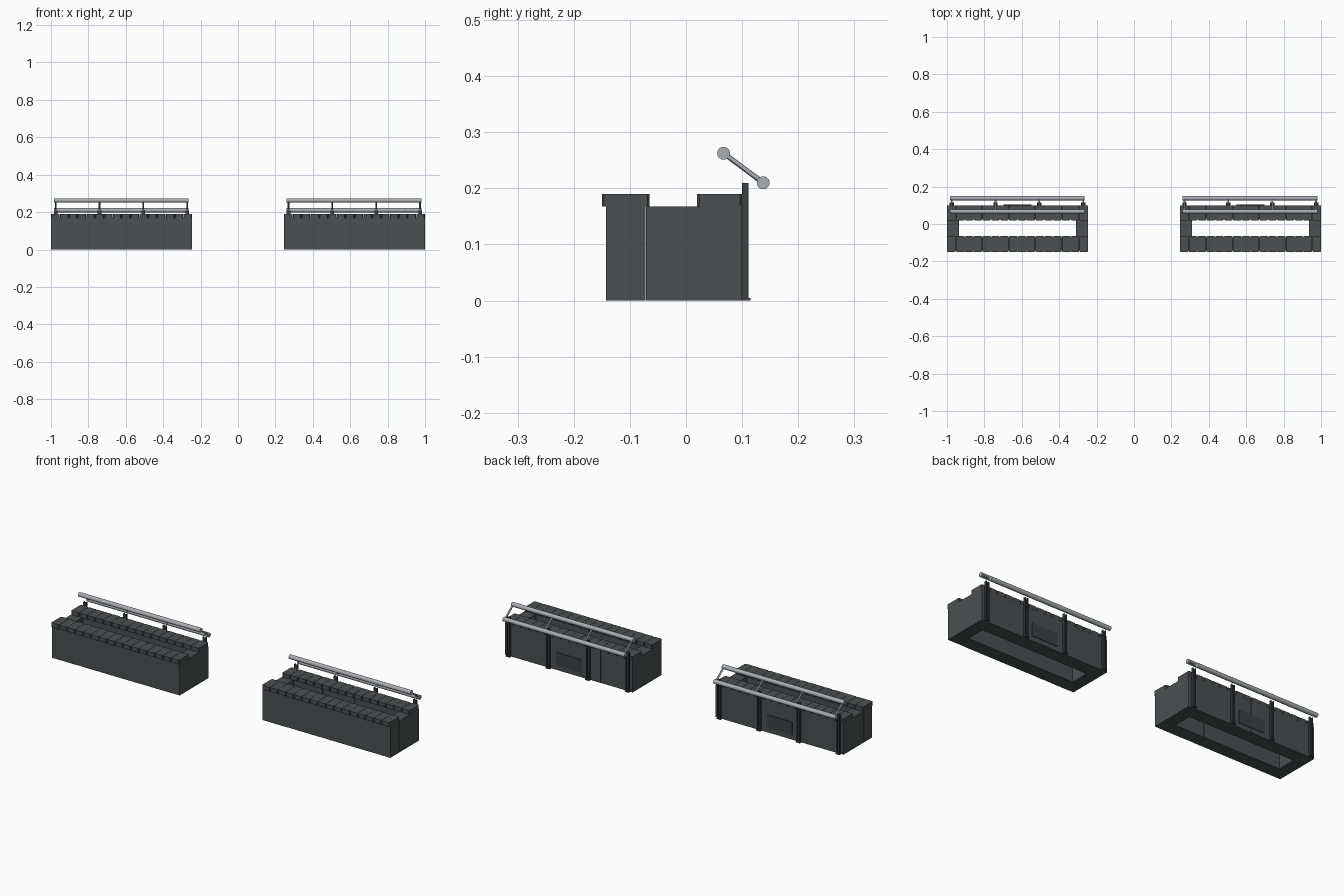
import bpy, bmesh, random
from mathutils import Vector, Matrix

if "Cube" in bpy.data.objects:
    bpy.data.objects.remove(bpy.data.objects["Cube"])

random.seed(4)


def material(name, rgb):
    m = bpy.data.materials.new(name)
    m.diffuse_color = (*rgb, 1)
    m.use_nodes = True
    m.node_tree.nodes["Principled BSDF"].inputs["Base Color"].default_value = m.diffuse_color
    return m


STONE = material("dark stone", (0.070, 0.080, 0.080))
IRON = material("dark iron", (0.045, 0.052, 0.054))
STEEL = material("light steel", (0.40, 0.42, 0.45))


def finish(name, bm, mat, smooth=False):
    me = bpy.data.meshes.new(name)
    bm.to_mesh(me)
    bm.free()
    ob = bpy.data.objects.new(name, me)
    bpy.context.collection.objects.link(ob)
    me.materials.append(mat)
    if smooth:
        bpy.context.view_layer.objects.active = ob
        ob.select_set(True)
        bpy.ops.object.shade_smooth_by_angle()
        ob.select_set(False)
    return ob


def box(bm, x0, x1, y0, y1, z0, z1):
    size = Matrix.Diagonal((x1 - x0, y1 - y0, z1 - z0, 1))
    mid = Matrix.Translation(((x0 + x1) / 2, (y0 + y1) / 2, (z0 + z1) / 2))
    return bmesh.ops.create_cube(bm, size=1, matrix=mid @ size)["verts"]


def rod(bm, a, b, r, sides):
    a, b = Vector(a), Vector(b)
    rot = (b - a).to_track_quat('Z', 'Y').to_matrix().to_4x4()
    bmesh.ops.create_cone(bm, cap_ends=True, segments=sides, radius1=r, radius2=r,
                          depth=(b - a).length,
                          matrix=Matrix.Translation((a + b) / 2) @ rot)


BLOCKS = 16
WIDTH = 0.755
STEP = WIDTH / BLOCKS


def planter(side, x0):
    x1 = x0 + WIDTH

    # long walls of upright blocks, very slightly uneven
    for name, ya, yb in (("front_wall", -0.143, -0.072), ("back_wall", 0.028, 0.100)):
        bm = bmesh.new()
        for i in range(BLOCKS):
            d = random.choice((0, 0, 0.0008))
            box(bm, x0 + i * STEP, x0 + (i + 1) * STEP, ya + d, yb - d, 0, 0.17)
        finish(f"{side}_{name}", bm, STONE)

    # end walls
    bm = bmesh.new()
    for a in (x0, x1 - 0.065):
        box(bm, a, a + 0.065, -0.0715, 0.028, 0, 0.168)
    finish(f"{side}_end_walls", bm, STONE)

    # rows of bevelled coping stones
    for name, ya, yb in (("front_coping", -0.150, -0.065), ("back_coping", 0.020, 0.100)):
        bm = bmesh.new()
        for i in range(BLOCKS):
            box(bm, x0 + i * STEP + 0.0006, x0 + (i + 1) * STEP - 0.0006, ya, yb, 0.168, 0.19)
        upright = [e for e in bm.edges
                   if abs(e.verts[0].co.z - e.verts[1].co.z) > 0.01]
        bmesh.ops.bevel(bm, geom=upright, offset=0.004, segments=1, affect='EDGES')
        finish(f"{side}_{name}", bm, STONE)

    # channel-section posts with foot plates on the back
    xs = [x0 + 0.025 + k * 0.2345 for k in range(4)]
    bm = bmesh.new()
    for x in xs:
        box(bm, x - 0.009, x + 0.009, 0.100, 0.104, 0, 0.21)
        for s in (-1, 1):
            box(bm, x + s * 0.0075 - 0.002, x + s * 0.0075 + 0.002, 0.100, 0.111, 0, 0.21)
        box(bm, x - 0.012, x + 0.012, 0.100, 0.115, 0, 0.005)
    finish(f"{side}_posts", bm, IRON)

    # plain plate in the middle bay
    mid = (xs[1] + xs[2]) / 2
    bm = bmesh.new()
    box(bm, mid - 0.075, mid + 0.075, 0.099, 0.103, 0.025, 0.095)
    finish(f"{side}_back_plate", bm, IRON)

    # two handrails joined by slanted bars
    upper, lower = (0.067, 0.2625), (0.1375, 0.21)
    bm = bmesh.new()
    for y, z in (upper, lower):
        rod(bm, (x0 + 0.015, y, z), (x0 + 0.735, y, z), 0.0115, 20)
    finish(f"{side}_handrails", bm, STEEL, True)
    bm = bmesh.new()
    for x in xs:
        rod(bm, (x, *upper), (x, *lower), 0.0045, 12)
    finish(f"{side}_rail_brackets", bm, STEEL, True)


planter("left", -1.0)
planter("right", 0.245)
